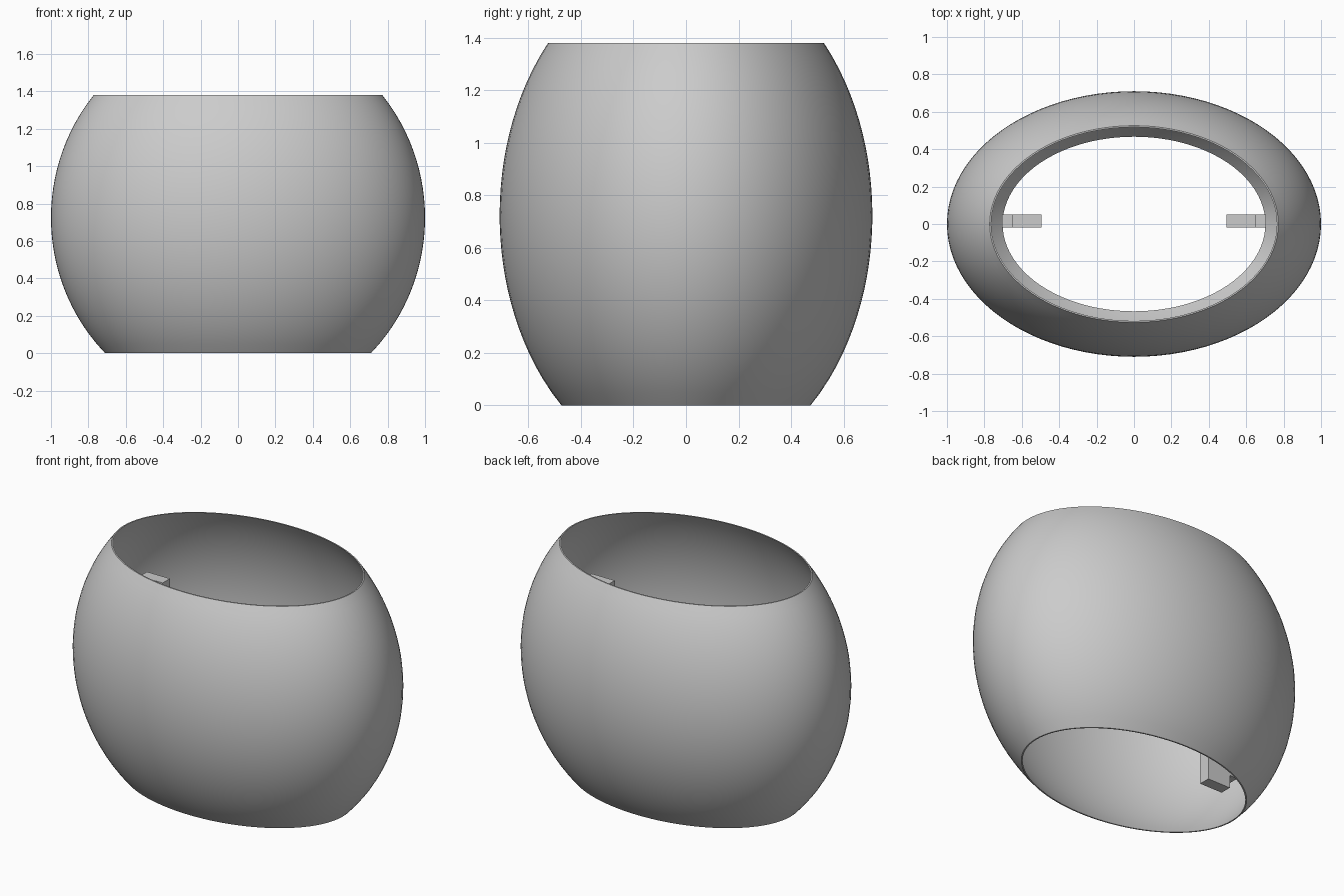
import bpy
import bmesh
import math

cube = bpy.data.objects.get("Cube")
if cube:
    bpy.data.objects.remove(cube, do_unlink=True)

grey = bpy.data.materials.new("plain grey")
grey.use_nodes = True
grey.diffuse_color = (0.6, 0.6, 0.6, 1)
grey.node_tree.nodes["Principled BSDF"].inputs["Base Color"].default_value = (0.6, 0.6, 0.6, 1)

HEIGHT, MIDDLE, WALL = 1.38, 0.725, 0.008
SEGMENTS, RINGS = 96, 28


def add_object(name, bm):
    bmesh.ops.recalc_face_normals(bm, faces=bm.faces)
    mesh = bpy.data.meshes.new(name)
    bm.to_mesh(mesh)
    bm.free()
    mesh.materials.append(grey)
    obj = bpy.data.objects.new(name, mesh)
    bpy.context.collection.objects.link(obj)
    return obj


def oval_ring(bm, z, inset):
    """One oval cross-section of the barrel-shaped wall."""
    rx = math.sqrt(1 - ((z - MIDDLE) / 1.03) ** 2) - inset
    ry = 0.71 * math.sqrt(1 - ((z - MIDDLE) / 0.975) ** 2) - inset
    turns = [math.tau * i / SEGMENTS for i in range(SEGMENTS)]
    return [bm.verts.new((rx * math.cos(a), ry * math.sin(a), z)) for a in turns]


# Open shell: outer wall going up, inner wall coming back down
bm = bmesh.new()
levels = [HEIGHT * i / RINGS for i in range(RINGS + 1)]
rings = [oval_ring(bm, z, 0) for z in levels]
rings += [oval_ring(bm, z, WALL) for z in reversed(levels)]
for low, high in zip(rings, rings[1:] + rings[:1]):
    for i in range(SEGMENTS):
        j = (i + 1) % SEGMENTS
        bm.faces.new((low[i], low[j], high[j], high[i]))
shell = add_object("shell", bm)
bpy.context.view_layer.objects.active = shell
shell.select_set(True)
bpy.ops.object.shade_smooth_by_angle(angle=math.radians(35))
shell.select_set(False)

# Upright support bars inside, with a stepped outer edge
bar_profile = [(0.495, 0.17), (0.65, 0.17), (0.65, 0.25), (0.705, 0.25),
               (0.705, 1.03), (0.65, 1.03), (0.65, 1.11), (0.495, 1.11)]
for side, name in ((1, "left_support_bar"), (-1, "right_support_bar")):
    bm = bmesh.new()
    face = bm.faces.new([bm.verts.new((side * x, -0.02, z)) for x, z in bar_profile])
    sweep = bmesh.ops.extrude_face_region(bm, geom=[face])
    moved = [v for v in sweep["geom"] if isinstance(v, bmesh.types.BMVert)]
    bmesh.ops.translate(bm, verts=moved, vec=(0, 0.07, 0))
    add_object(name, bm)
